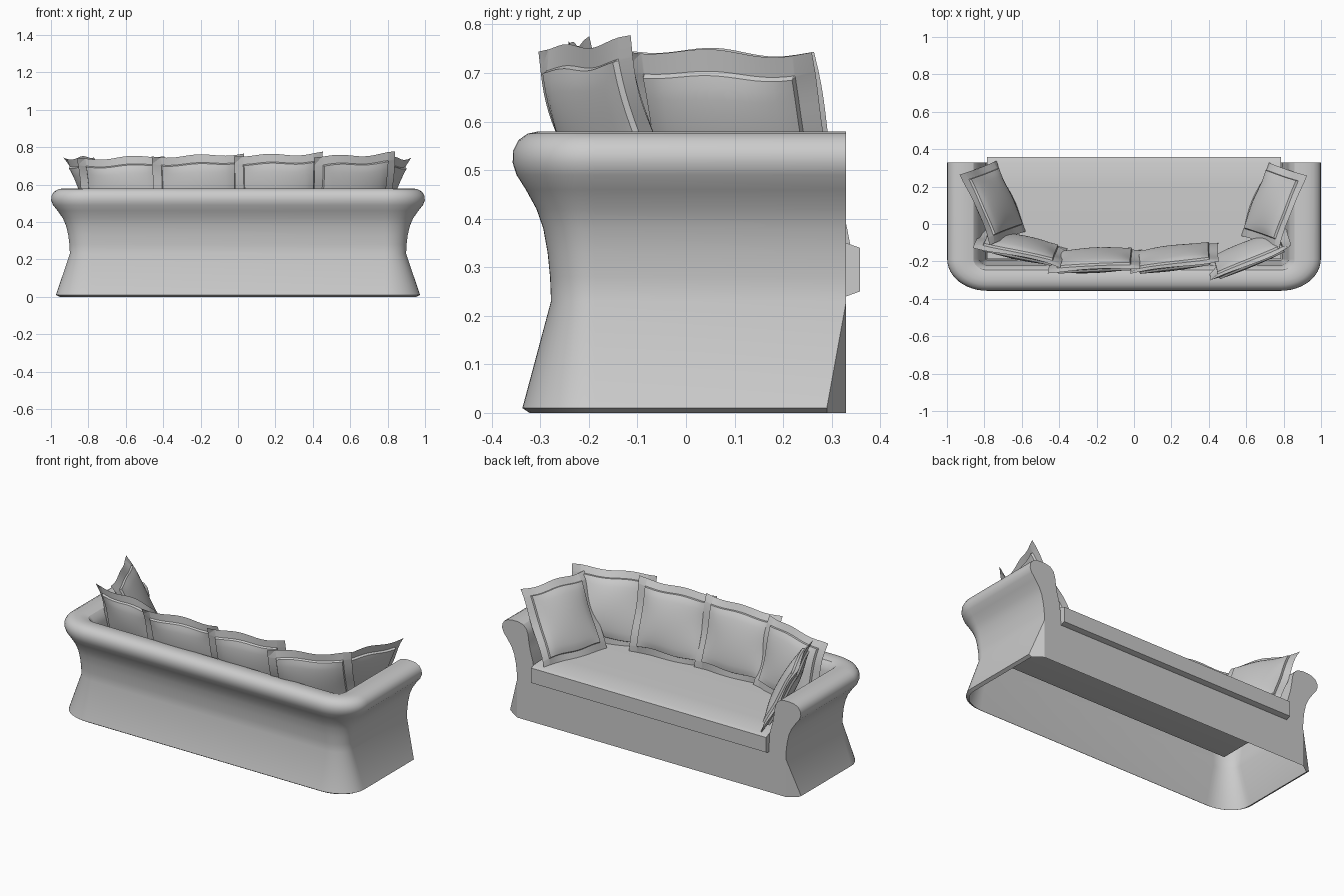
import bpy, bmesh
from math import sin, cos, pi, radians
from mathutils import Matrix

old = bpy.data.objects.get("Cube")
if old:
    bpy.data.objects.remove(old, do_unlink=True)

fabric = bpy.data.materials.new("grey_fabric")
fabric.use_nodes = True
grey = (0.6, 0.6, 0.6, 1)
fabric.diffuse_color = grey
fabric.node_tree.nodes["Principled BSDF"].inputs["Base Color"].default_value = grey


def finish(bm, name, angle=30):
    bmesh.ops.remove_doubles(bm, verts=bm.verts, dist=0.0005)
    bmesh.ops.dissolve_degenerate(bm, edges=bm.edges, dist=0.0005)
    bmesh.ops.recalc_face_normals(bm, faces=bm.faces)
    mesh = bpy.data.meshes.new(name)
    bm.to_mesh(mesh)
    bm.free()
    mesh.materials.append(fabric)
    ob = bpy.data.objects.new(name, mesh)
    bpy.context.collection.objects.link(ob)
    bpy.ops.object.select_all(action='DESELECT')
    ob.select_set(True)
    bpy.context.view_layer.objects.active = ob
    bpy.ops.object.shade_smooth_by_angle(angle=radians(angle))


# Wall section: inset from the widest outline, height
SECTION = [(0.036, 0), (0.021, 0.01), (0.08, 0.23), (0.078, 0.28), (0.073, 0.33),
           (0.064, 0.38), (0.05, 0.42), (0.028, 0.46), (0.009, 0.49), (0.001, 0.515),
           (0.002, 0.54), (0.013, 0.562), (0.032, 0.575), (0.055, 0.58), (0.085, 0.58),
           (0.112, 0.572), (0.13, 0.55), (0.138, 0.52), (0.142, 0.48), (0.149, 0.43),
           (0.165, 0.36), (0.17, 0.24)]
SEAT_X, SEAT_BACK, FRONT, WAIST = 0.785, -0.188, 0.33, 2


def side_x(inset):
    return SEAT_X + 0.215 - 1.265 * inset


def station_row(inset, z):
    """One horizontal line round the U-shaped wall, from left arm to right arm."""
    a, b = 0.215 - 1.265 * inset, 0.17 - inset
    front = 0.29 if z < 0.1 else FRONT
    half = [(SEAT_X + a, front, z)]
    for i in range(13):
        t = i / 12 * pi / 2
        half.append((SEAT_X + a * cos(t), SEAT_BACK - b * sin(t), z))
    return half + [(-x, y, h) for x, y, h in reversed(half)]


# Arms and back: the section swept along a rounded U, hollow underneath
bm = bmesh.new()
rows = [[bm.verts.new(p) for p in station_row(*s)] for s in SECTION]
for low, high in zip(rows, rows[1:]):
    for i in range(len(low) - 1):
        bm.faces.new((low[i], low[i + 1], high[i + 1], high[i]))
finish(bm, "arms_and_back")

# Flat front, including both arm ends and the slanted corners below the waist
bm = bmesh.new()
half = [(side_x(SECTION[WAIST][0]), 0)] + [(side_x(d), z) for d, z in SECTION[WAIST:]]
outline = half + [(-x, z) for x, z in reversed(half)]
bm.faces.new([bm.verts.new((x, FRONT, z)) for x, z in outline])
for side in (1, -1):
    corner = [(side * half[0][0], FRONT, 0)]
    corner += [(side * x, y, z) for x, y, z in (station_row(*s)[0] for s in SECTION[:WAIST + 1])]
    bm.faces.new([bm.verts.new(p) for p in corner])
finish(bm, "front_panel", 15)

# Seat slab with a bevelled front lip
bm = bmesh.new()
lip = [(SEAT_BACK, 0.24), (FRONT, 0.24), (0.358, 0.25), (0.358, 0.34),
       (FRONT, 0.35), (0.2, 0.357), (SEAT_BACK, 0.357)]
ends = [[bm.verts.new((x, y, z)) for y, z in lip] for x in (-SEAT_X, SEAT_X)]
for end in ends:
    bm.faces.new(end)
for i in range(len(lip)):
    j = (i + 1) % len(lip)
    bm.faces.new((ends[0][i], ends[0][j], ends[1][j], ends[1][i]))
finish(bm, "seat")

# Cushion grid lines: flange, step, then the padded panel
PANEL = 0.79
pad_lines = [PANEL * (i / 8 - 1) for i in range(17)]
LINES = [-1, -PANEL - 0.015] + pad_lines + [PANEL + 0.015, 1]


def cushion(name, x, y, width, height, yaw, lean, roll, phase):
    """Padded panel inside a thin wavy flange, resting on the seat."""
    bm = bmesh.new()
    n = len(LINES) - 1
    for face in (1, -1):
        grid = []
        for u in LINES:
            line = []
            for v in LINES:
                edge = max(abs(u), abs(v))
                if edge > 0.99:
                    thick = 0
                elif edge > PANEL + 0.01:
                    thick = 0.01
                else:
                    pu, pv = u / PANEL, v / PANEL
                    thick = 0.022 + 0.03 * (max(0, 1 - pu ** 2) * max(0, 1 - pv ** 2)) ** 0.7
                wave = 0.009 * sin(3 * u + phase) * v * v + 0.008 * sin(4 * v - phase) * u * u
                px = u * width / 2 * (1 - 0.02 * (1 - v * v))
                ripple = 0.006 * sin(5 * u + phase) * v
                pz = v * height / 2 * (1 - 0.02 * (1 - u * u)) + height / 2 + ripple
                line.append(bm.verts.new((px, face * thick + wave, pz)))
            grid.append(line)
        for i in range(n):
            for j in range(n):
                bm.faces.new((grid[i][j], grid[i + 1][j], grid[i + 1][j + 1], grid[i][j + 1]))
    place = (Matrix.Translation((x, y, 0.345)) @ Matrix.Rotation(radians(yaw), 4, 'Z')
             @ Matrix.Rotation(radians(lean), 4, 'X') @ Matrix.Rotation(radians(-roll), 4, 'Y'))
    bm.transform(place)
    finish(bm, name)


# Four cushions along the back, one against each arm
cushion("back_cushion_far_right", -0.59, -0.08, 0.48, 0.415, -13, 14, 2, 0.5)
cushion("back_cushion_right", -0.205, -0.145, 0.495, 0.425, 3, 14, 2, 1.5)
cushion("back_cushion_left", 0.215, -0.13, 0.48, 0.43, 9, 14, 2, 2.5)
cushion("back_cushion_far_left", 0.6, -0.105, 0.475, 0.43, 25, 15, 3, 3.5)
cushion("arm_cushion_right", -0.655, 0.15, 0.41, 0.45, -67, 27, 1, 1)
cushion("arm_cushion_left", 0.64, 0.135, 0.42, 0.455, 69, 29, -1, 2)
